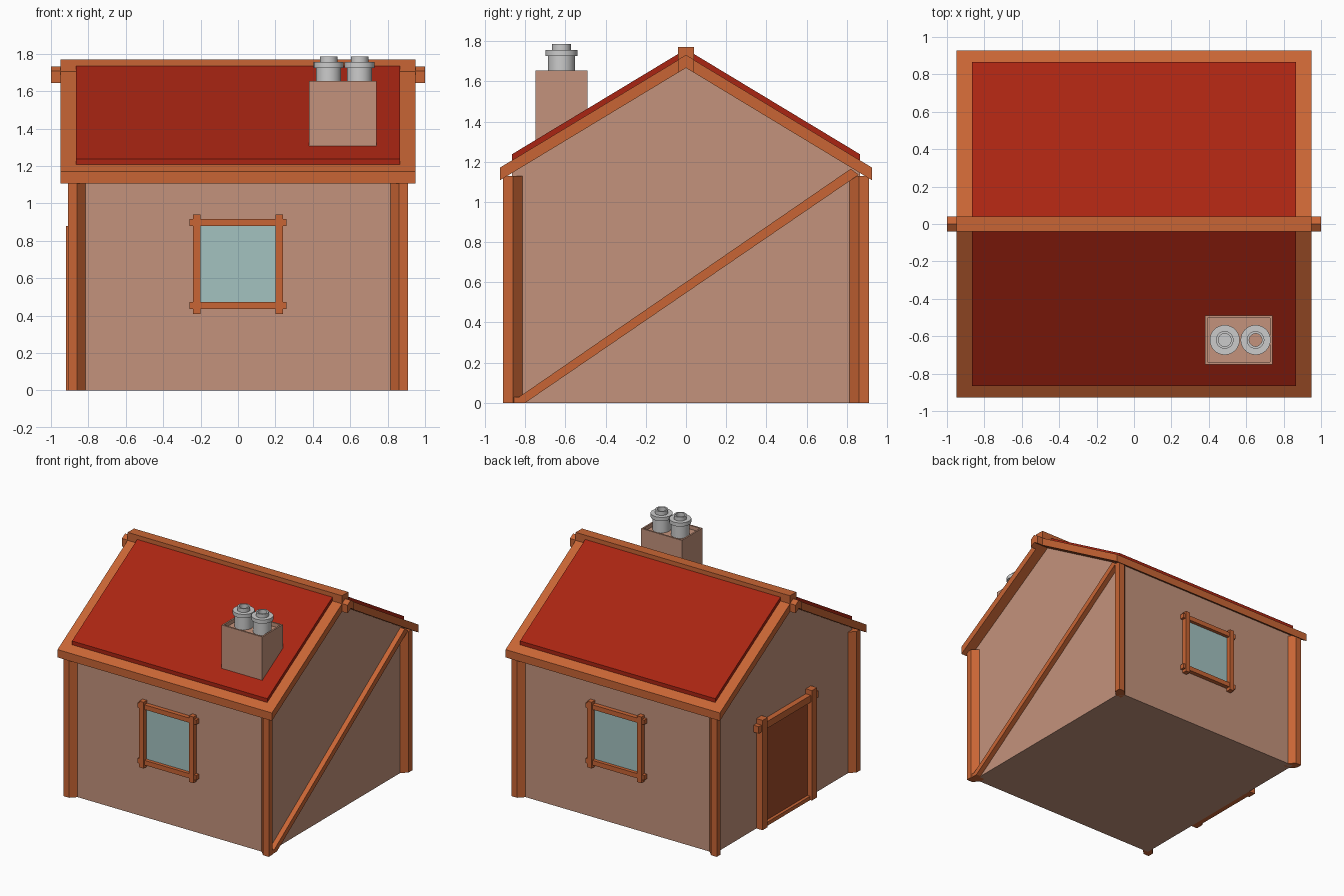
import bpy, bmesh, math

if "Cube" in bpy.data.objects:
    bpy.data.objects.remove(bpy.data.objects["Cube"])


def material(name, rgb):
    m = bpy.data.materials.new(name)
    m.diffuse_color = (*rgb, 1)
    m.use_nodes = True
    m.node_tree.nodes["Principled BSDF"].inputs["Base Color"].default_value = m.diffuse_color
    return m


WOOD = material("timber", (0.58, 0.13, 0.035))
WALL = material("plaster", (0.55, 0.29, 0.20))
TILE = material("red_tiles", (0.40, 0.018, 0.006))
DOOR = material("door_brown", (0.36, 0.07, 0.022))
GLASS = material("window_glass", (0.37, 0.54, 0.53))


def finish(name, bm, mat):
    bmesh.ops.recalc_face_normals(bm, faces=bm.faces)
    me = bpy.data.meshes.new(name)
    bm.to_mesh(me)
    bm.free()
    if mat:
        me.materials.append(mat)
    ob = bpy.data.objects.new(name, me)
    bpy.context.collection.objects.link(ob)
    return ob


def prism(name, profile, axis, a, b, mat):
    """Extrude a closed 2D profile along an axis from a to b."""
    bm = bmesh.new()
    place = {"x": lambda u, v: (a, u, v), "z": lambda u, v: (u, v, a)}[axis]
    face = bm.faces.new([bm.verts.new(place(u, v)) for u, v in profile])
    out = bmesh.ops.extrude_face_region(bm, geom=[face])
    move = (b - a, 0, 0) if axis == "x" else (0, 0, b - a)
    bmesh.ops.translate(bm, vec=move, verts=[e for e in out["geom"] if isinstance(e, bmesh.types.BMVert)])
    return finish(name, bm, mat)


def box(name, x, y, z, mat):
    (x0, x1), (y0, y1) = sorted(x), sorted(y)
    return prism(name, [(x0, y0), (x1, y0), (x1, y1), (x0, y1)], "z", z[0], z[1], mat)


def lathe(name, profile, x, y, segs=32):
    """Revolve (radius, z) points around a vertical line."""
    bm = bmesh.new()
    verts = [bm.verts.new((x + r, y, z)) for r, z in profile]
    edges = [bm.edges.new(p) for p in zip(verts, verts[1:])]
    bmesh.ops.spin(bm, geom=verts + edges, cent=(x, y, 0), axis=(0, 0, 1),
                   angle=math.tau, steps=segs, use_merge=True)
    bmesh.ops.remove_doubles(bm, verts=bm.verts, dist=1e-4)
    ob = finish(name, bm, None)
    bpy.ops.object.select_all(action="DESELECT")
    ob.select_set(True)
    bpy.context.view_layer.objects.active = ob
    bpy.ops.object.shade_smooth_by_angle(angle=math.radians(35))
    return ob


def chevron(half, low, drop, top):
    """Roof cross-section in (y, z)."""
    eave = top - drop
    return [(-half, eave - low), (-half, eave), (0, top), (half, eave),
            (half, eave - low), (0, top - low)]


# House body with gables
W = 0.865
prism("walls", [(-W, 0), (W, 0), (W, 1.155), (0, 1.675), (-W, 1.155)], "x", -W, W, WALL)

# Corner posts with chamfers running back to the walls
for sx, xn in ((-1, "left"), (1, "right")):
    for sy, yn in ((-1, "front"), (1, "back")):
        pts = [(.91, .91), (.91, .86), (.865, .815), (.815, .815), (.815, .865), (.86, .91)]
        prism(f"{yn}_{xn}_post", [(sx * x, sy * y) for x, y in pts], "z", 0, 1.13, WOOD)

# Roof boards, ridge and tile sheets
prism("roof_boards", chevron(.927, .063, .56, 1.73), "x", -.95, .95, WOOD)
prism("ridge_beam", chevron(.04, .065, .024, 1.732), "x", -1, 1, WOOD)
box("ridge_cap", (-.95, .95), (-.04, .04), (1.69, 1.77), WOOD)
for s, n in ((-1, "front"), (1, "back")):
    prism(f"{n}_roof_tiles", [(s * .865, 1.20), (s * .865, 1.238), (s * .03, 1.742), (s * .03, 1.70)],
          "x", -.865, .865, TILE)

# Diagonal brace on the right gable
prism("gable_brace", [(-.87, 0), (-.80, 0), (.86, 1.135), (.82, 1.165), (-.83, .03), (-.87, .03)],
      "x", .86, .905, WOOD)

# Windows on front and back
for s, n in ((-1, "front"), (1, "back")):
    box(f"{n}_window_glass", (-.21, .21), (s * .85, s * .873), (.46, .89), GLASS)
    for sx, side in ((-1, "left"), (1, "right")):
        box(f"{n}_window_{side}_bar", (sx * .20, sx * .24), (s * .85, s * .908), (.41, .94), WOOD)
    for z, end in ((.435, "bottom"), (.88, "top")):
        box(f"{n}_window_{end}_bar", (-.26, .26), (s * .85, s * .90), (z, z + .038), WOOD)

# Door on the left gable
box("door_panel", (-.85, -.88), (-.30, .30), (.01, .82), DOOR)
for s, n in ((-1, "front"), (1, "back")):
    box(f"door_{n}_jamb", (-.85, -.92), (s * .28, s * .345), (0, .88), WOOD)
box("door_lintel", (-.85, -.91), (-.38, .38), (.785, .84), WOOD)
box("door_sill", (-.85, -.905), (-.30, .30), (0, .03), WOOD)

# Chimney stack with sunken top
stack = box("chimney_stack", (.38, .74), (-.75, -.49), (1.28, 1.655), WALL)
bm = bmesh.new()
bm.from_mesh(stack.data)
top = max(bm.faces, key=lambda f: f.calc_center_median().z)
bmesh.ops.inset_individual(bm, faces=[top], thickness=.018)
ext = bmesh.ops.extrude_discrete_faces(bm, faces=[top])["faces"][0]
bmesh.ops.translate(bm, vec=(0, 0, -.03), verts=ext.verts)
bm.to_mesh(stack.data)
bm.free()

# Chimney pots, left one plugged and right one open
outer = [(.067, 1.62), (.067, 1.675), (.067, 1.725), (.08, 1.725), (.08, 1.755),
         (.047, 1.755), (.047, 1.785), (.034, 1.785)]
lathe("left_chimney_pot", outer + [(.034, 1.755), (0, 1.755)], .485, -.62)
lathe("right_chimney_pot", outer + [(.034, 1.62)], .65, -.62)
